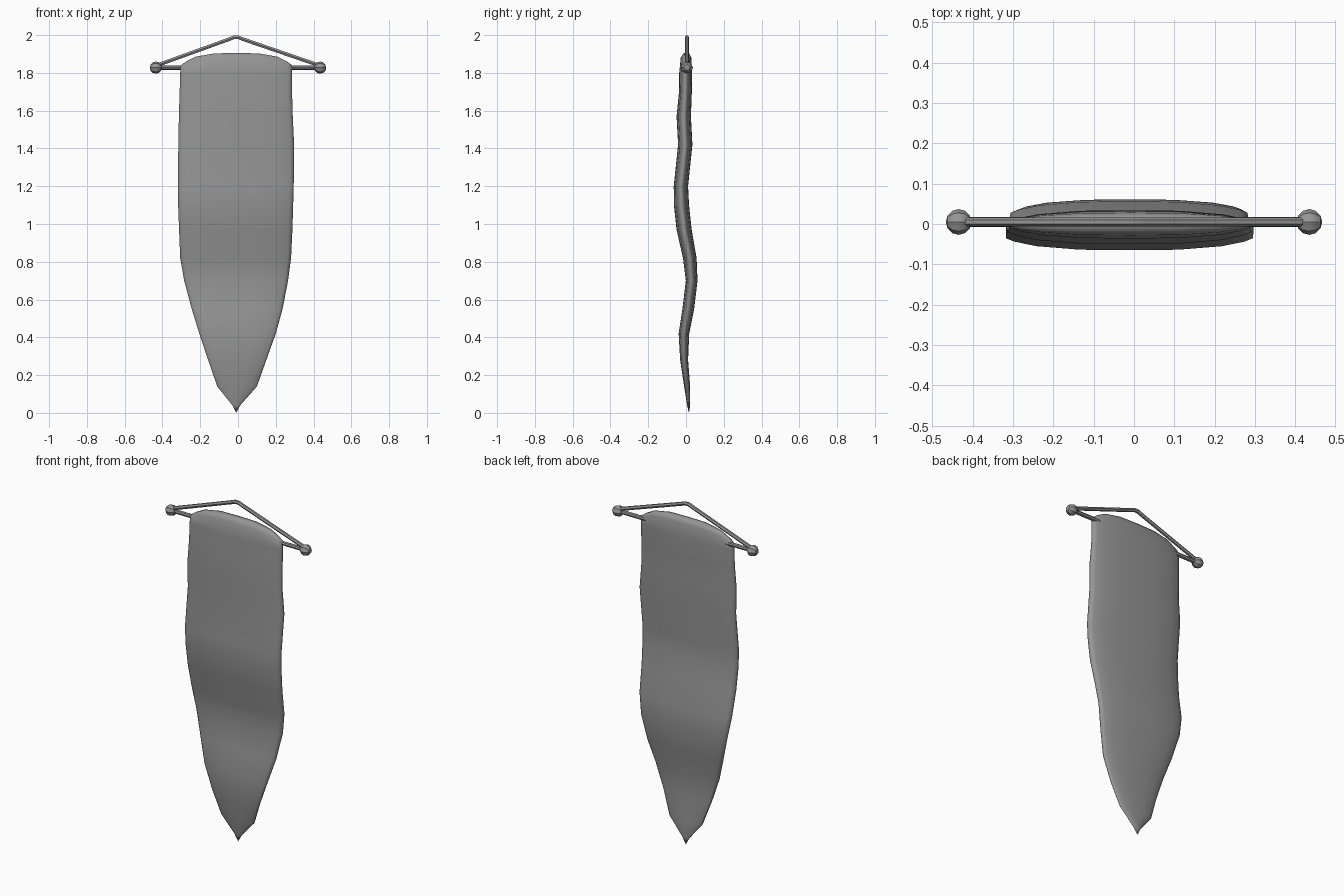
import bpy
import bmesh
import math

old = bpy.data.objects.get("Cube")
if old:
    bpy.data.objects.remove(old, do_unlink=True)


def material(name, value):
    m = bpy.data.materials.new(name)
    m.use_nodes = True
    m.diffuse_color = (value, value, value, 1)
    m.node_tree.nodes["Principled BSDF"].inputs["Base Color"].default_value = (value, value, value, 1)
    return m


GREY = material("grey", 0.3)


def finish(ob, angle):
    ob.data.materials.append(GREY)
    bpy.ops.object.select_all(action="DESELECT")
    ob.select_set(True)
    bpy.context.view_layer.objects.active = ob
    bpy.ops.object.shade_smooth_by_angle(angle=math.radians(angle))


# Cloth: rows of height, right edge, left edge, depth centre, half thickness, corner drop
ROWS = [
    (1.905, -.295, .280, .002, .014, .060),
    (1.880, -.303, .287, .000, .028, .040),
    (1.800, -.306, .287, -.002, .034, 0),
    (1.700, -.309, .286, -.003, .034, 0),
    (1.570, -.313, .290, -.012, .038, 0),
    (1.420, -.316, .297, -.004, .038, 0),
    (1.200, -.318, .295, -.027, .038, 0),
    (1.100, -.317, .292, -.024, .040, 0),
    (.970, -.312, .288, -.010, .040, 0),
    (.820, -.306, .281, .020, .036, 0),
    (.700, -.285, .265, .030, .031, 0),
    (.550, -.245, .236, .012, .031, 0),
    (.420, -.205, .200, -.011, .028, 0),
    (.280, -.158, .150, -.010, .021, 0),
    (.140, -.110, .100, .006, .016, 0),
    (.040, -.030, .012, .014, .008, 0),
]
ACROSS = [-1, -.93, -.75, -.4, 0, .4, .75, .93, 1]


def cloth_ring(bm, row):
    z, x0, x1, y, half, drop = row
    sides = []
    for sign in (-1, 1):
        sides.append([
            bm.verts.new(((x0 + x1) / 2 + t * (x1 - x0) / 2,
                          y + sign * half * (.22 + .78 * (1 - abs(t) ** 3.2) ** .8),
                          z - drop * t ** 4)) for t in ACROSS])
    return sides


bm = bmesh.new()
rings = [cloth_ring(bm, r) for r in ROWS]
front, back = rings[0]
for i in range(len(ACROSS) - 1):
    bm.faces.new((front[i], front[i + 1], back[i + 1], back[i]))
loops = [f + b[::-1] for f, b in rings]
n = len(loops[0])
for a, b in zip(loops, loops[1:]):
    for i in range(n):
        j = (i + 1) % n
        bm.faces.new((a[i], b[i], b[j], a[j]))
tip = bm.verts.new((-.01, .016, 0))
for i in range(n):
    bm.faces.new((loops[-1][i], tip, loops[-1][(i + 1) % n]))
bmesh.ops.recalc_face_normals(bm, faces=bm.faces)
mesh = bpy.data.meshes.new("banner_cloth")
bm.to_mesh(mesh)
bm.free()
cloth = bpy.data.objects.new("banner_cloth", mesh)
bpy.context.collection.objects.link(cloth)
finish(cloth, 80)

# Cross rod through the top hem
ROD_Z, ROD_Y, END = 1.828, .005, .435
bpy.ops.mesh.primitive_cylinder_add(vertices=8, radius=.012, depth=2 * END,
                                    location=(0, ROD_Y, ROD_Z), rotation=(0, math.pi / 2, 0))
rod = bpy.context.object
rod.name = "cross_rod"
finish(rod, 30)

# Round ends of the rod
for side, name in ((-1, "right_rod_ball"), (1, "left_rod_ball")):
    bpy.ops.mesh.primitive_uv_sphere_add(segments=8, ring_count=6, radius=.032,
                                         location=(side * END, ROD_Y, ROD_Z),
                                         rotation=(0, math.pi / 2, 0))
    ball = bpy.context.object
    ball.name = name
    finish(ball, 30)

# Hanging cord from ball to ball over a rounded peak
path = [(-END, ROD_Z + .01), (-.045, 1.979), (-.022, 1.988), (.002, 1.988), (.025, 1.979), (END, ROD_Z + .01)]
curve = bpy.data.curves.new("hanging_cord", "CURVE")
curve.dimensions = "3D"
curve.bevel_depth = .011
curve.bevel_resolution = 1
spline = curve.splines.new("POLY")
spline.points.add(len(path) - 1)
for p, (x, z) in zip(spline.points, path):
    p.co = (x, ROD_Y, z, 1)
cord = bpy.data.objects.new("hanging_cord", curve)
bpy.context.collection.objects.link(cord)
bpy.ops.object.select_all(action="DESELECT")
cord.select_set(True)
bpy.context.view_layer.objects.active = cord
bpy.ops.object.convert(target="MESH")
finish(bpy.context.object, 40)
